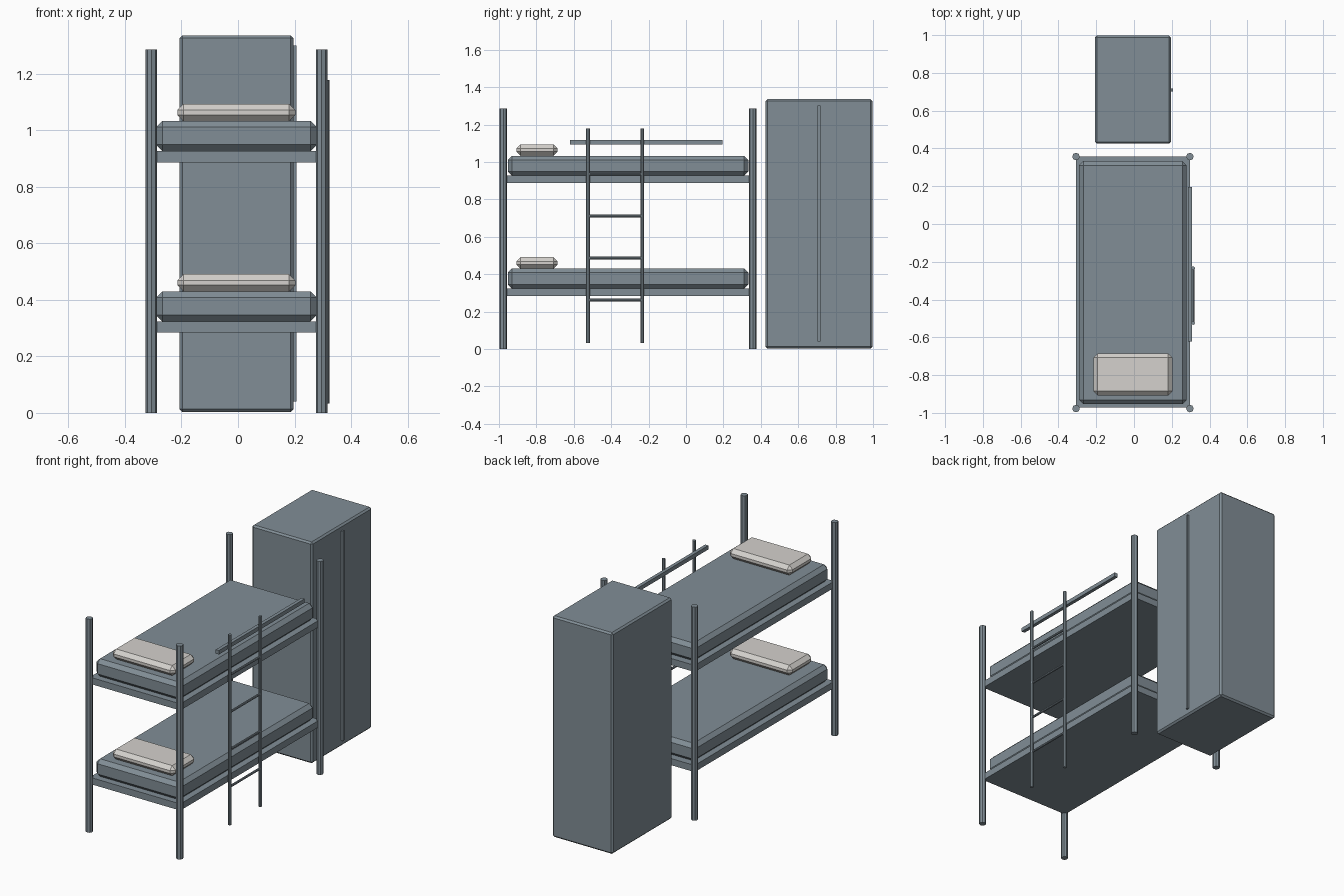
import bpy
from math import pi

cube = bpy.data.objects.get("Cube")
if cube:
    bpy.data.objects.remove(cube, do_unlink=True)


def material(name, rgb):
    m = bpy.data.materials.new(name)
    m.use_nodes = True
    m.diffuse_color = (*rgb, 1)
    m.node_tree.nodes["Principled BSDF"].inputs["Base Color"].default_value = (*rgb, 1)
    return m


STEEL = material("blue grey", (0.22, 0.27, 0.305))
LINEN = material("off white", (0.66, 0.64, 0.61))


def box(name, lo, hi, mat=STEEL, bevel=0):
    """Box between two corners, with optional chamfered edges."""
    bpy.ops.mesh.primitive_cube_add(size=1, location=[(a + b) / 2 for a, b in zip(lo, hi)])
    ob = bpy.context.object
    ob.name = name
    ob.scale = [b - a for a, b in zip(lo, hi)]
    bpy.ops.object.transform_apply(location=False, rotation=False, scale=True)
    ob.data.materials.append(mat)
    if bevel:
        mod = ob.modifiers.new("chamfer", "BEVEL")
        mod.width = bevel
        mod.segments = 1
    return ob


def rod(name, centre, radius, length, rotation=(0, 0, 0), sides=8):
    bpy.ops.mesh.primitive_cylinder_add(vertices=sides, radius=radius, depth=length,
                                        location=centre, rotation=rotation)
    ob = bpy.context.object
    ob.name = name
    ob.data.materials.append(STEEL)
    return ob


# Bed posts
LEFT, RIGHT, FRONT, BACK = 0.296, -0.307, -0.977, 0.357
for x, side in ((LEFT, "left"), (RIGHT, "right")):
    for y, end in ((FRONT, "front"), (BACK, "back")):
        rod(f"{end}_{side}_post", (x, y, 0.643), 0.02, 1.286)

# Two bunks: base, mattress and pillow
for level, z in (("lower", 0.284), ("upper", 0.887)):
    box(f"{level}_bed_base", (RIGHT, -0.972, z), (LEFT, BACK, z + 0.04))
    box(f"{level}_mattress", (-0.29, -0.953, z + 0.04), (0.279, 0.333, z + 0.146), bevel=0.022)
    box(f"{level}_pillow", (-0.215, -0.907, z + 0.146), (0.203, -0.686, z + 0.207), LINEN, 0.022)

# Ladder on the left side
LADDER_X, RAIL_A, RAIL_B = 0.313, -0.524, -0.234
for y, end in ((RAIL_A, "front"), (RAIL_B, "back")):
    rod(f"ladder_{end}_rail", (LADDER_X, y, 0.606), 0.01, 1.146)
for i in range(4):
    rod(f"ladder_rung_{i + 1}", (LADDER_X, (RAIL_A + RAIL_B) / 2, 0.262 + i * 0.2245),
        0.007, RAIL_B - RAIL_A, (pi / 2, 0, 0))

# Guard rail for the upper bunk
box("guard_rail", (0.286, -0.621, 1.093), (0.307, 0.196, 1.117))

# Cabinet with a long door strip
box("cabinet", (-0.207, 0.425, 0.003), (0.196, 0.997, 1.336), bevel=0.01)
box("cabinet_door_strip", (0.19, 0.702, 0.04), (0.207, 0.718, 1.301))
